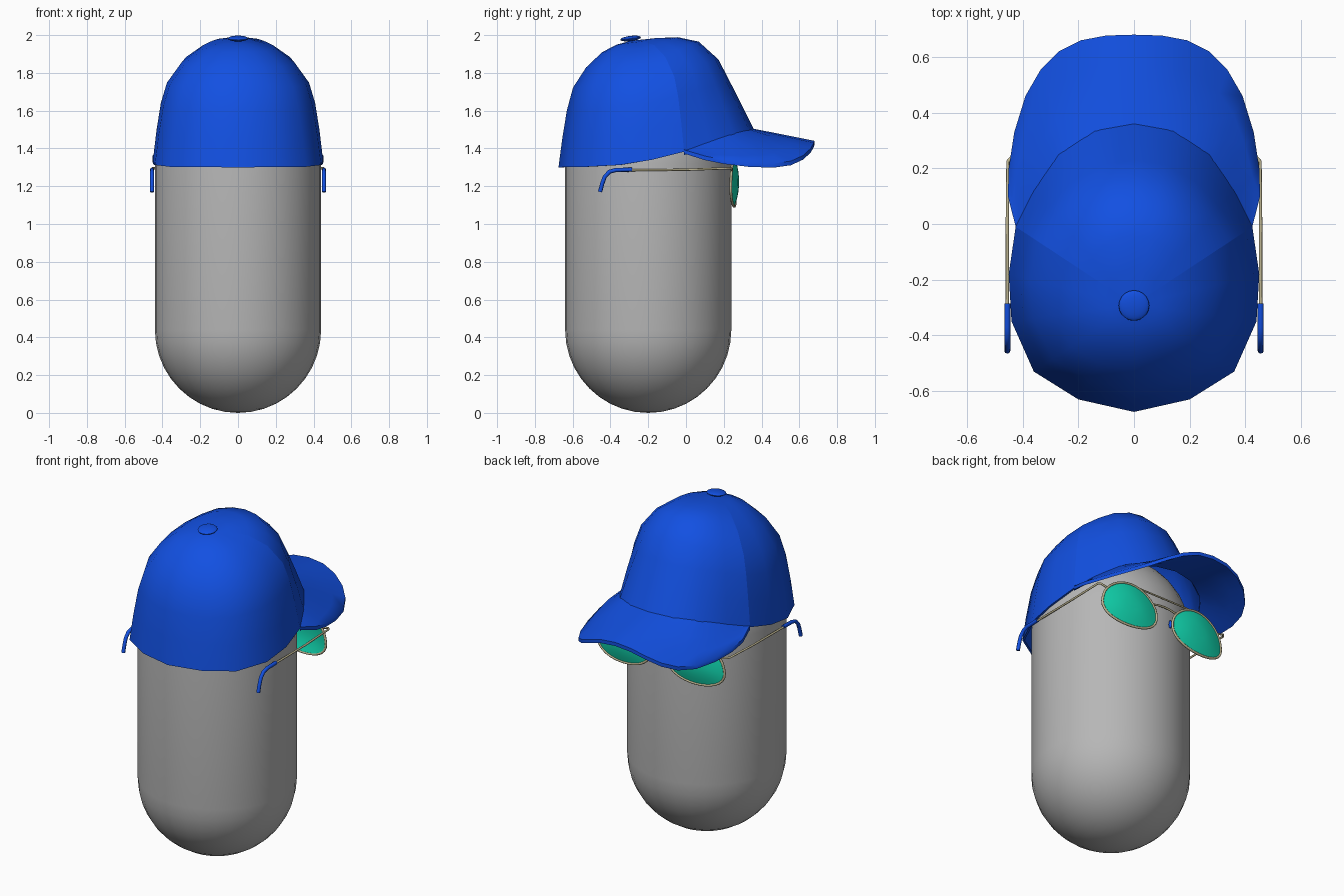
import bpy, bmesh, math
from mathutils import Vector

if "Cube" in bpy.data.objects:
    bpy.data.objects.remove(bpy.data.objects["Cube"])


def material(name, col):
    m = bpy.data.materials.new(name)
    m.diffuse_color = (*col, 1)
    m.use_nodes = True
    m.node_tree.nodes["Principled BSDF"].inputs["Base Color"].default_value = m.diffuse_color
    return m


BLUE = material("cap blue", (0.006, 0.08, 0.76))
GREY = material("body grey", (0.47, 0.47, 0.47))
TEAL = material("lens teal", (0.006, 0.72, 0.46))
GOLD = material("frame metal", (0.52, 0.47, 0.29))


def finish(bm, name, mat, sharp_deg=55, seam=None):
    """Smooth mesh object with sharp creases and optional seam rule."""
    bmesh.ops.recalc_face_normals(bm, faces=bm.faces)
    for f in bm.faces:
        f.smooth = True
    for e in bm.edges:
        if len(e.link_faces) == 2:
            e.smooth = e.calc_face_angle(0) < math.radians(sharp_deg) and not (seam and seam(e))
    me = bpy.data.meshes.new(name)
    bm.to_mesh(me)
    bm.free()
    me.materials.append(mat)
    ob = bpy.data.objects.new(name, me)
    bpy.context.collection.objects.link(ob)
    return ob


def grid(bm, rows, closed):
    """Skin a list of equal-length point rows, returning the vertices."""
    vs = [[bm.verts.new(p) for p in r] for r in rows]
    n = len(rows[0])
    for a, b in zip(vs, vs[1:]):
        for i in range(n if closed else n - 1):
            j = (i + 1) % n
            bm.faces.new((a[i], a[j], b[j], b[i]))
    return vs


def thicken(bm, offset):
    """Close an open sheet with a copy displaced by offset(co)."""
    border = [e for e in bm.edges if len(e.link_faces) == 1]
    old = list(bm.verts)
    faces = list(bm.faces)
    twin = {v: bm.verts.new(offset(v.co)) for v in old}
    for f in faces:
        bm.faces.new([twin[v] for v in reversed(f.verts)])
    for e in border:
        a, b = e.verts
        bm.faces.new((a, b, twin[b], twin[a]))


def tube(name, pts, radius, mat, cyclic=False):
    cu = bpy.data.curves.new(name, 'CURVE')
    cu.dimensions = '3D'
    cu.bevel_depth = radius
    cu.bevel_resolution = 2
    cu.use_fill_caps = True
    sp = cu.splines.new('POLY')
    sp.points.add(len(pts) - 1)
    for p, co in zip(sp.points, pts):
        p.co = (*co, 1)
    sp.use_cyclic_u = cyclic
    sp.use_smooth = True
    cu.materials.append(mat)
    ob = bpy.data.objects.new(name, cu)
    bpy.context.collection.objects.link(ob)
    bpy.ops.object.select_all(action='DESELECT')
    ob.select_set(True)
    bpy.context.view_layer.objects.active = ob
    bpy.ops.object.convert(target='MESH')


def interp(table, x):
    for (x0, y0), (x1, y1) in zip(table, table[1:]):
        if x <= x1:
            return y0 + (y1 - y0) * max(0, (x - x0) / (x1 - x0))
    return table[-1][1]


# Capsule body
R = 0.44
prof = [(R * math.sin(a), R - R * math.cos(a)) for a in [math.pi / 2 * i / 10 for i in range(1, 11)]]
prof += [(r, 1.76 - z) for r, z in reversed(prof)]
bm = bmesh.new()
rings = grid(bm, [[(r * math.cos(2 * math.pi * k / 32), -0.2 + r * math.sin(2 * math.pi * k / 32), z)
                   for k in range(32)] for r, z in prof], True)
for ring, z in ((rings[0], 0), (rings[-1], 1.76)):
    tip = bm.verts.new((0, -0.2, z))
    for k in range(32):
        bm.faces.new((ring[k], ring[(k + 1) % 32], tip))
finish(bm, "body", GREY)

# Cap crown: meridians from the button down to the rim, blended front / side / back
half = [(0, .36), (.14, .335), (.27, .25), (.36, .12), (.425, -.01),
        (.45, -.18), (.44, -.35), (.36, -.53), (.2, -.63), (0, -.675)]
w_front = [1, .95, .8, .5, .2, 0, 0, 0, 0, 0]
w_back = [0, 0, 0, 0, 0, .1, .4, .75, .95, 1]
out_f = (.2, .38, .55, .71, .8, .9, 1)
drop_f = (-.03, -.04, .01, .21, .45, .72, 1)
out_s = (.22, .45, .67, .84, .91, .96, 1)
drop_s = (.01, .06, .18, .35, .52, .75, 1)
out_b = (.2, .4, .62, .8, .885, .95, 1)
drop_b = (.03, .09, .21, .37, .55, .78, 1)
rim_z = [(-.68, 1.30), (-.4, 1.305), (-.2, 1.335), (0, 1.385), (.12, 1.43), (.25, 1.475), (.36, 1.50)]
POLE = Vector((0, -.29, 1.97))


def crown_point(i, k, s):
    x, y = half[i]
    f, b = w_front[i], w_back[i]
    c = 1 - f - b
    h = f * out_f[k] + c * out_s[k] + b * out_b[k]
    d = f * drop_f[k] + c * drop_s[k] + b * drop_b[k]
    return (s * x * h, POLE.y + (y - POLE.y) * h, POLE.z + (interp(rim_z, y) - POLE.z) * d)


order = [(i, 1) for i in range(10)] + [(i, -1) for i in range(8, 0, -1)]
bm = bmesh.new()
rows = grid(bm, [[crown_point(i, k, s) for i, s in order] for k in range(7)], True)
tip = bm.verts.new(POLE)
for k in range(18):
    bm.faces.new((rows[0][k], rows[0][(k + 1) % 18], tip))
seam_keys = {tuple(round(c, 4) for c in r[k].co) for r in rows for k in (4, 14)}
seam_keys.add(tuple(round(c, 4) for c in POLE))
centre = Vector((0, -.2, 1.3))
thicken(bm, lambda p: p + (Vector((0, -.2, min(p.z, 1.6) if p.z > 1.55 else p.z)) - p).normalized() * .012)
finish(bm, "cap_crown", BLUE, 70,
       lambda e: all(tuple(round(c, 4) for c in v.co) in seam_keys for v in e.verts))

# Curved bill from the crown's front rim to the outer edge
edge = [(0, .68, 1.44), (.1, .677, 1.43), (.19, .66, 1.40), (.27, .62, 1.363), (.335, .555, 1.333),
        (.39, .46, 1.32), (.43, .33, 1.325), (.45, .2, 1.34), (.453, .1, 1.36), (.425, -.01, 1.395)]


def bill_point(j, t, s):
    u = j * 4 / 9
    i = min(int(u), 3)
    a, b = Vector(half[i]), Vector(half[i + 1])
    r = a.lerp(b, u - i)
    p = Vector((r.x, r.y, interp(rim_z, r.y) + .004)).lerp(Vector(edge[j]), t)
    return (s * p.x, p.y, p.z)


cols = [(j, -1) for j in range(9, 0, -1)] + [(j, 1) for j in range(10)]
bm = bmesh.new()
grid(bm, [[bill_point(j, t, s) for j, s in cols] for t in (0, .35, .7, 1)], False)
bmesh.ops.remove_doubles(bm, verts=bm.verts, dist=.001)
thicken(bm, lambda p: p - Vector((0, 0, .022)))
finish(bm, "cap_bill", BLUE, 50)

# Button on top
bpy.ops.mesh.primitive_uv_sphere_add(segments=20, ring_count=10, radius=1, location=(0, -.293, 1.982),
                                     rotation=(math.radians(7), 0, 0))
ob = bpy.context.object
ob.name = "cap_button"
ob.scale = (.055, .055, .014)
ob.data.materials.append(BLUE)
bpy.ops.object.shade_smooth()

# Glasses
N = 32


def lens_point(k, r, s):
    a = 2 * math.pi * k / N
    ca, sa = math.cos(a), math.sin(a)
    x = .24 + r * (.182 * ca - .03 * sa * ca + (.012 if sa < 0 else 0) * -sa)
    z = 1.225 + r * .132 * math.copysign(abs(sa) ** .9, sa)
    y = .262 - .024 * max(0, (x - .06) / .36) ** 2 + .024 * (1 - r * r)
    return (s * x, y, z)


for s, side in ((1, "right"), (-1, "left")):
    bm = bmesh.new()
    rows = grid(bm, [[lens_point(k, r, s) for k in range(N)] for r in (.25, .5, .75, 1)], True)
    bm.faces.new(rows[0])
    thicken(bm, lambda p: p - Vector((0, .005, 0)))
    finish(bm, "lens_" + side, TEAL)
    tube("lens_rim_" + side, [lens_point(k, 1, s) for k in range(N)], .007, GOLD, True)
    # Hinge piece and temple wire
    tube("temple_" + side, [(s * .405, .243, 1.285), (s * .44, .24, 1.295), (s * .453, .225, 1.295),
                            (s * .455, 0, 1.287), (s * .455, -.30, 1.285)], .006, GOLD)
    # Ear tip
    tube("ear_tip_" + side, [(s * .455, -.285, 1.288), (s * .455, -.37, 1.286), (s * .455, -.405, 1.277),
                             (s * .455, -.43, 1.25), (s * .455, -.443, 1.215), (s * .455, -.455, 1.17)],
         .011, BLUE)
    # Nose pad
    bpy.ops.mesh.primitive_uv_sphere_add(segments=12, ring_count=8, radius=1, location=(s * .055, .246, 1.215))
    ob = bpy.context.object
    ob.name = "nose_pad_" + side
    ob.scale = (.008, .01, .025)
    ob.data.materials.append(BLUE)
    bpy.ops.object.shade_smooth()

# Bridge and brow bar
tube("bridge", [(x, .262, 1.285 + .012 * (1 - (x / .08) ** 2)) for x in (-.08, -.04, 0, .04, .08)], .006, GOLD)
tube("brow_bar", [(x, .262, 1.348) for x in (-.17, -.06, .06, .17)], .005, GOLD)
